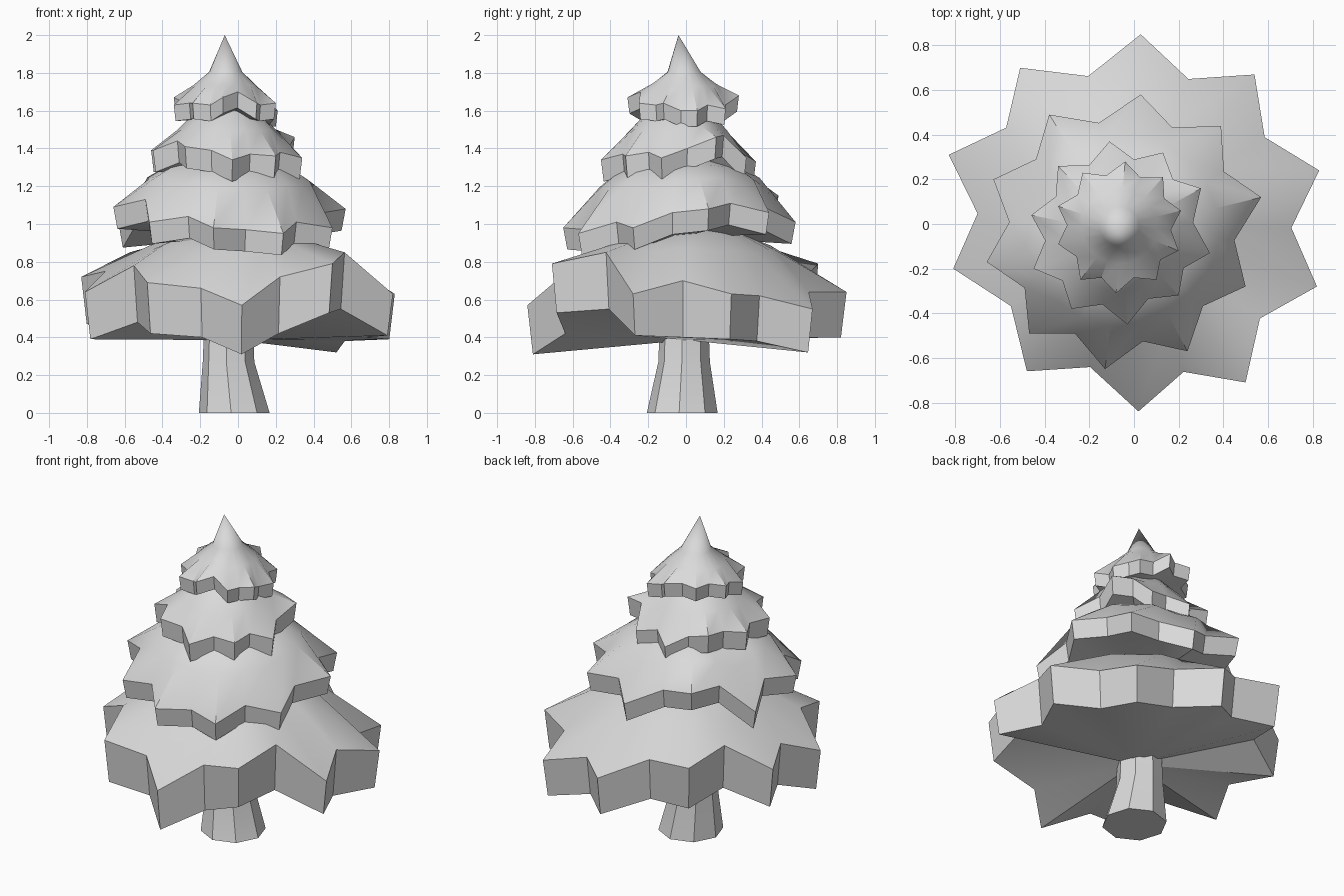
import bpy
import bmesh
import math
from mathutils import Vector

cube = bpy.data.objects.get("Cube")
if cube:
    bpy.data.objects.remove(cube, do_unlink=True)

grey = bpy.data.materials.new("plain_grey")
grey.use_nodes = True
grey.diffuse_color = (0.7, 0.7, 0.7, 1)
grey.node_tree.nodes["Principled BSDF"].inputs["Base Color"].default_value = (0.7, 0.7, 0.7, 1)


def add_loop(bm, outline, heights):
    """Closed loop of vertices from flat points and their heights."""
    return [bm.verts.new((p.x, p.y, z)) for p, z in zip(outline, heights)]


def bridge(bm, low, high):
    count = len(low)
    for i in range(count):
        j = (i + 1) % count
        bm.faces.new((low[i], low[j], high[j], high[i]))


def fan(bm, loop, point):
    tip = bm.verts.new(point)
    for i in range(len(loop)):
        bm.faces.new((loop[i], loop[(i + 1) % len(loop)], tip))


def finish(bm, name, smooth_angle):
    bmesh.ops.recalc_face_normals(bm, faces=bm.faces[:])
    mesh = bpy.data.meshes.new(name)
    bm.to_mesh(mesh)
    bm.free()
    obj = bpy.data.objects.new(name, mesh)
    bpy.context.collection.objects.link(obj)
    mesh.materials.append(grey)
    bpy.ops.object.select_all(action='DESELECT')
    obj.select_set(True)
    bpy.context.view_layer.objects.active = obj
    bpy.ops.object.shade_smooth_by_angle(angle=math.radians(smooth_angle))


def star(tips, centre):
    """Tips in hundredths, with a valley pulled inward between neighbours."""
    points = [Vector(t) / 100 for t in tips]
    outline = []
    for i, p in enumerate(points):
        middle = (p + points[(i + 1) % len(points)]) / 2
        outline += [p, centre.lerp(middle, 0.855)]
    return outline


def branch_tier(name, centre, tips, rim, drops, base, slope, peak):
    """Star-edged skirt with a drooping rim; rim and drops in hundredths."""
    bm = bmesh.new()
    centre = Vector(centre)
    outline = star(tips, centre)
    top = [z / 100 for z in rim]
    bottom = [z - drops[i % len(drops)] / 100 for i, z in enumerate(top)]
    mean = sum(top) / len(top)
    under = add_loop(bm, [centre.lerp(p, 0.965) for p in outline], bottom)
    edge = add_loop(bm, outline, top)
    fan(bm, under, (*centre, base))
    bridge(bm, under, edge)
    # Rings climbing to the peak, partly following the droop of the rim
    previous = edge
    for radius, height, follow in slope:
        circle = [centre + (p - centre).normalized() * radius for p in outline]
        ring = add_loop(bm, circle, [height + follow * (z - mean) for z in top])
        bridge(bm, previous, ring)
        previous = ring
    fan(bm, previous, peak)
    finish(bm, name, 35)


# Trunk: eight-sided, flared at the foot
bm = bmesh.new()
loops = []
for x, y, z, radius in ((-0.02, -0.02, 0, 0.188), (-0.05, -0.01, 0.27, 0.137),
                        (-0.05, -0.01, 0.6, 0.125)):
    turns = [math.radians(45 * i - 5) for i in range(8)]
    circle = [Vector((x + radius * math.cos(a), y + radius * math.sin(a))) for a in turns]
    loops.append(add_loop(bm, circle, [z] * 8))
bm.faces.new(loops[0])
bridge(bm, loops[0], loops[1])
bridge(bm, loops[1], loops[2])
bm.faces.new(loops[2])
finish(bm, "trunk", 20)

# Branch tiers, bottom to top
branch_tier("bottom_branches", (0, 0),
            [(2, -84), (50, -71), (82, -28), (83, 24), (54, 67),
             (3, 85), (-51, 70), (-83, 31), (-81, -20), (-48, -66)],
            (57, 72, 79, 85, 63, 70, 63, 62, 55, 64,
             64, 75, 79, 85, 72, 75, 64, 78, 69, 66),
            (26, 30, 26, 30, 22, 30, 24, 24, 23, 24,
             24, 26, 27, 28, 25, 27, 25, 30, 27, 26),
            0.385, [(0.47, 0.875, 0.2), (0.3, 0.95, 0)], (-0.05, -0.02, 1.02))

branch_tier("lower_middle_branches", (-0.05, -0.03),
            [(-13, -65), (24, -57), (50, -28), (57, 12), (39, 44),
             (3, 58), (-38, 49), (-63, 20), (-66, -17), (-47, -49)],
            (98, 97, 95, 101, 98, 106, 108, 111, 106, 108,
             101, 110, 115, 114, 99, 111, 109, 113, 101, 104),
            [11.5], 0.93, [(0.43, 1.225, 0.4), (0.32, 1.3, 0.2)],
            (-0.06, -0.03, 1.4))

branch_tier("upper_middle_branches", (-0.06, -0.04),
            [(-3, -45), (20, -32), (34, -13), (30, 16), (13, 32),
             (-11, 37), (-34, 26), (-46, 4), (-45, -20), (-28, -38)],
            (134, 137, 136, 138, 135, 140, 146, 147, 135, 138,
             133, 138, 142, 140, 139, 139, 139, 144, 141, 139),
            [11.5], 1.28, [(0.26, 1.5, 0.2), (0.17, 1.59, 0)],
            (-0.06, -0.03, 1.68))

branch_tier("top_branches", (-0.065, -0.01),
            [(-8, -31), (10, -25), (20, -12), (21, 6), (13, 21),
             (-4, 28), (-23, 23), (-34, 8), (-34, -9), (-24, -25)],
            (167, 170, 164, 163, 164, 160, 160, 163, 161, 163,
             168, 168, 168, 168, 167, 165, 163, 164, 164, 163),
            [8.5], 1.56, [(0.17, 1.735, 0.2), (0.088, 1.805, 0)],
            (-0.07, -0.04, 2))
